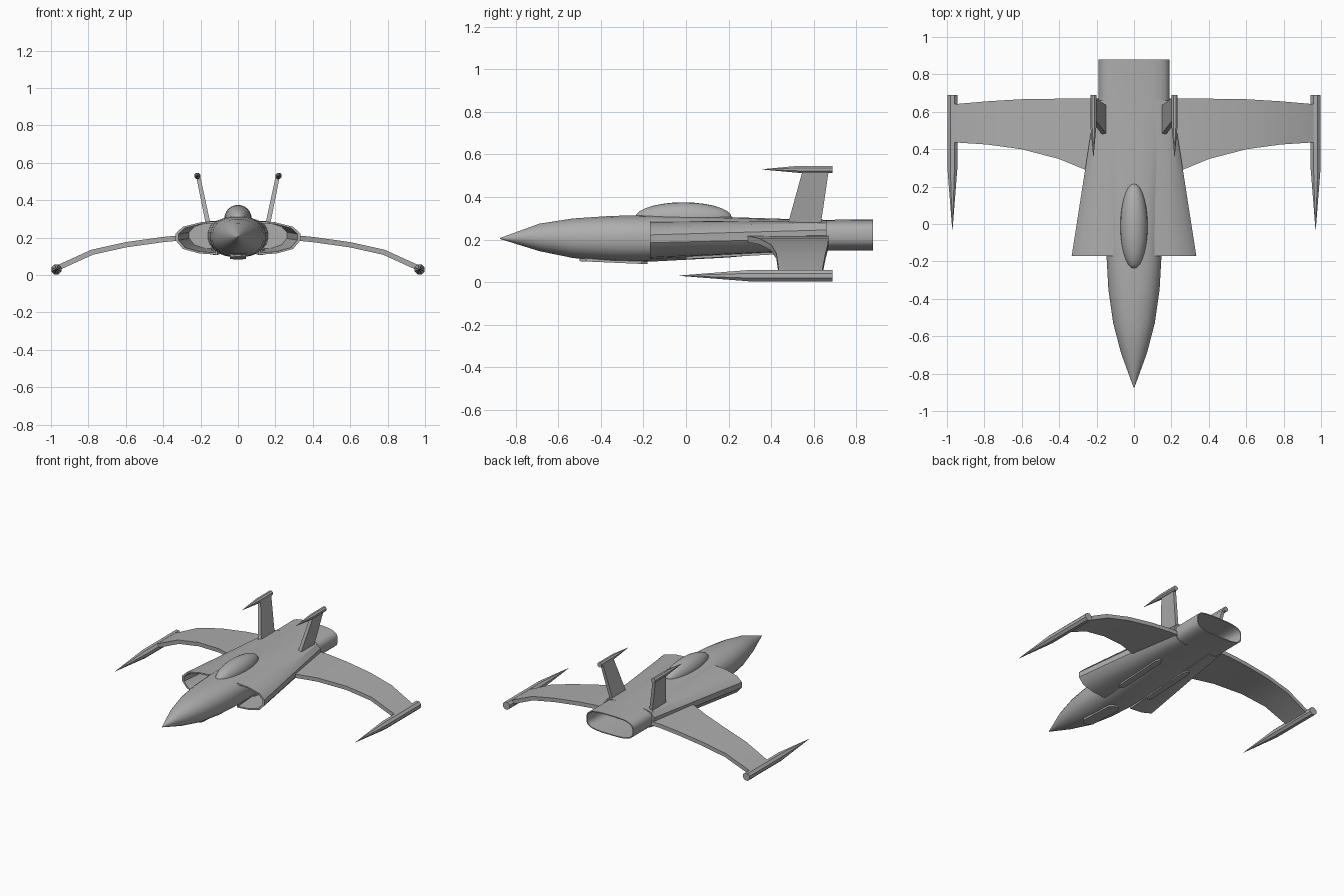
import bpy, bmesh, math
from mathutils import Vector

if "Cube" in bpy.data.objects:
    bpy.data.objects.remove(bpy.data.objects["Cube"], do_unlink=True)

grey = bpy.data.materials.new("hull grey")
grey.use_nodes = True
COLOR = (0.42, 0.42, 0.42, 1)
grey.diffuse_color = COLOR
grey.node_tree.nodes["Principled BSDF"].inputs["Base Color"].default_value = COLOR


def finish(name, bm, mirror=False, smooth=30):
    """Turn a bmesh into a named object, optionally mirrored across x."""
    bmesh.ops.recalc_face_normals(bm, faces=bm.faces)
    mesh = bpy.data.meshes.new(name)
    bm.to_mesh(mesh)
    bm.free()
    mesh.materials.append(grey)
    ob = bpy.data.objects.new(name, mesh)
    bpy.context.collection.objects.link(ob)
    if mirror:
        mod = ob.modifiers.new("Mirror", 'MIRROR')
        mod.use_mirror_merge = False
    if smooth:
        bpy.ops.object.select_all(action='DESELECT')
        ob.select_set(True)
        bpy.context.view_layer.objects.active = ob
        bpy.ops.object.shade_smooth_by_angle(angle=math.radians(smooth))
    return ob


def loft(name, rings, **kw):
    """Skin a list of equal-length point rings and cap both ends."""
    bm = bmesh.new()
    loops = [[bm.verts.new(p) for p in ring] for ring in rings]
    n = len(loops[0])
    for a, b in zip(loops, loops[1:]):
        for i in range(n):
            j = (i + 1) % n
            bm.faces.new((a[i], a[j], b[j], b[i]))
    bm.faces.new(loops[0])
    bm.faces.new(loops[-1])
    return finish(name, bm, **kw)


def oval(y, half_w, z0, z1, power=2.0, x=0.0, count=24):
    """Superellipse ring standing across the y axis."""
    pts = []
    for i in range(count):
        t = 2 * math.pi * (i + 0.5) / count
        c, s = math.cos(t), math.sin(t)
        px = math.copysign(abs(c) ** (2 / power), c) * half_w
        pz = math.copysign(abs(s) ** (2 / power), s) * (z1 - z0) / 2
        pts.append((x + px, y, (z0 + z1) / 2 + pz))
    return pts


# Fuselage: pointed nose to flattened, hollow tail nozzle
loft("fuselage", [oval(*r) for r in (
    (-0.875, 0.002, 0.203, 0.207, 2.0),
    (-0.69, 0.07, 0.145, 0.275, 2.0),
    (-0.53, 0.112, 0.112, 0.300, 2.2),
    (-0.35, 0.138, 0.098, 0.312, 2.3),
    (-0.17, 0.148, 0.095, 0.315, 2.4),
    (0.20, 0.160, 0.115, 0.306, 2.7),
    (0.45, 0.180, 0.138, 0.298, 3.0),
    (0.66, 0.190, 0.149, 0.293, 3.3),
    (0.88, 0.190, 0.149, 0.295, 3.3),
    (0.88, 0.183, 0.156, 0.288, 3.3),
    (0.50, 0.165, 0.160, 0.282, 3.3))])

# Intakes: thin-lipped ducts tapering back into the tail
FRONT = ((0.11, 0.288), (0.20, 0.282), (0.295, 0.258), (0.333, 0.222),
         (0.333, 0.185), (0.295, 0.140), (0.21, 0.116), (0.11, 0.108))
BACK = ((0.09, 0.290), (0.14, 0.289), (0.18, 0.278), (0.204, 0.245),
        (0.204, 0.205), (0.18, 0.170), (0.14, 0.153), (0.09, 0.150))


def duct(t, scale=1.0):
    y = -0.17 + 0.83 * t
    ring = [(a[0] * (1 - t) + b[0] * t, a[1] * (1 - t) + b[1] * t)
            for a, b in zip(FRONT, BACK)]
    cx, cz = 0.20 * (1 - t) + 0.14 * t, 0.20 * (1 - t) + 0.22 * t
    return [(cx + (px - cx) * scale, y, cz + (pz - cz) * scale) for px, pz in ring]


loft("intakes", [duct(0.45, 0.86), duct(0, 0.88), duct(0), duct(0.5), duct(1)],
     mirror=True, smooth=35)

# Drooping wings: x, leading y, trailing y, height
WING = ((0.15, 0.25, 0.670, 0.205), (0.26, 0.29, 0.670, 0.203),
        (0.40, 0.348, 0.670, 0.190), (0.60, 0.400, 0.667, 0.162),
        (0.78, 0.425, 0.656, 0.122), (0.965, 0.437, 0.640, 0.038))
wing_rings = []
for i, (x, lead, trail, z) in enumerate(WING):
    a, b = WING[max(i - 1, 0)], WING[min(i + 1, len(WING) - 1)]
    up = Vector((a[3] - b[3], 0, b[0] - a[0])).normalized() * 0.014
    wing_rings.append([(x + s * up.x, y, z + s * up.z)
                       for s, y in ((1, lead), (1, trail), (-1, trail), (-1, lead))])
loft("wings", wing_rings, mirror=True, smooth=20)


# Spiked pods on wing tips and fin tips
def pods(name, x, z, radius, tip, shoulder, tail):
    def ring(y, r):
        return oval(y, r, z - r, z + r, 2.0, x, 8)
    loft(name, [ring(tip, 0.001), ring(shoulder, radius), ring(tail, radius)],
         mirror=True, smooth=20)


pods("wing_tip_pods", 0.971, 0.030, 0.029, -0.03, 0.30, 0.69)
pods("fin_tip_pods", 0.217, 0.530, 0.018, 0.36, 0.53, 0.69)

# Canted tail fins
loft("tail_fins", [[(x + dx, y, z) for dx, y in
                    ((-h, y0), (h, y0), (h, y1), (-h, y1))]
                   for x, z, h, y0, y1 in ((0.158, 0.265, 0.013, 0.477, 0.633),
                                           (0.213, 0.530, 0.011, 0.55, 0.672))],
     mirror=True, smooth=0)

# Bubble canopy
bm = bmesh.new()
bmesh.ops.create_uvsphere(bm, u_segments=24, v_segments=14, radius=1)
for v in bm.verts:
    x, y, z = v.co
    v.co = (x * 0.073, -0.012 + z * 0.228, 0.302 + y * 0.073)
finish("canopy", bm, smooth=40)


# Belly gear doors, following the slope of the underside
def door(name, x, half_w, y0, y1, z0, z1, **kw):
    outline = [(-half_w, y0 + 0.03), (-half_w * 0.4, y0), (half_w * 0.4, y0),
               (half_w, y0 + 0.03), (half_w, y1 - 0.03), (half_w * 0.4, y1),
               (-half_w * 0.4, y1), (-half_w, y1 - 0.03)]

    def ring(lift):
        return [(x + dx, y, z0 + (z1 - z0) * (y - y0) / (y1 - y0) + lift)
                for dx, y in outline]
    loft(name, [ring(0), ring(0.03)], smooth=0, **kw)


door("main_gear_doors", 0.12, 0.022, 0.0, 0.42, 0.108, 0.130, mirror=True)
door("nose_gear_door", 0.0, 0.042, -0.50, -0.18, 0.098, 0.084)
